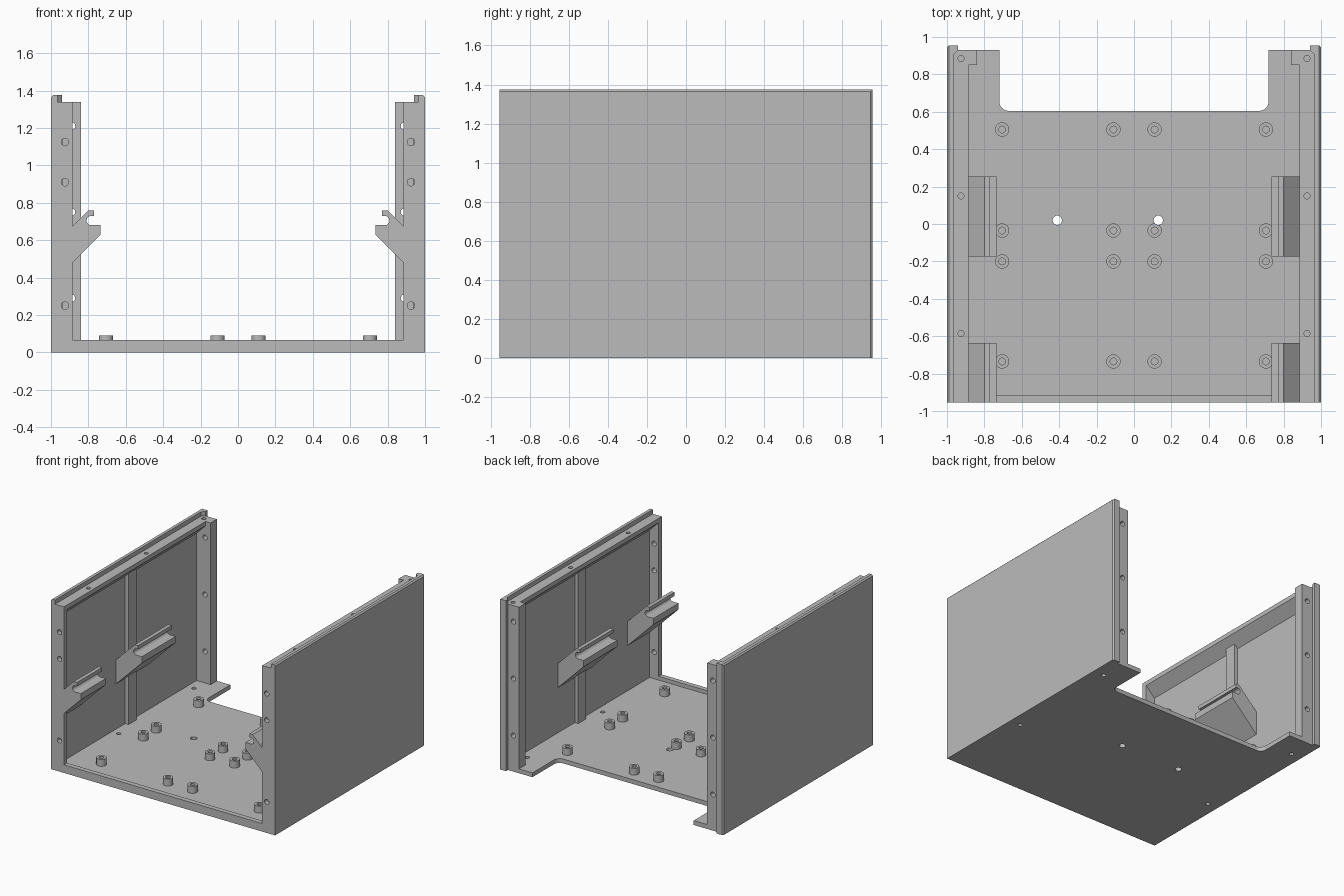
import bpy
import bmesh
from math import cos, sin, pi, radians
from mathutils import Vector, Matrix

cube = bpy.data.objects.get("Cube")
if cube:
    bpy.data.objects.remove(cube, do_unlink=True)

# Single plain grey
grey = bpy.data.materials.new("plain_grey")
grey.use_nodes = True
grey.diffuse_color = (0.5, 0.5, 0.5, 1)
grey.node_tree.nodes["Principled BSDF"].inputs["Base Color"].default_value = (0.5, 0.5, 0.5, 1)

FRONT, BACK, FIN_BACK = -0.955, 0.93, 0.955
WALL_IN, POST_IN, FRAME = 0.965, 0.885, 0.04
FLOOR, SILL, RAIL_TOP, TOP = 0.035, 0.065, 1.34, 1.375


def make_object(name, bm):
    bmesh.ops.recalc_face_normals(bm, faces=bm.faces)
    mesh = bpy.data.meshes.new(name)
    bm.to_mesh(mesh)
    bm.free()
    mesh.materials.append(grey)
    obj = bpy.data.objects.new(name, mesh)
    bpy.context.collection.objects.link(obj)
    return obj


def prism(name, outline, axis, start, end):
    """Extrude an outline: (x, y) along z, or (x, z) along y."""
    bm = bmesh.new()
    if axis == "z":
        pts = [(a, b, start) for a, b in outline]
        step = Vector((0, 0, end - start))
    else:
        pts = [(a, start, b) for a, b in outline]
        step = Vector((0, end - start, 0))
    face = bm.faces.new([bm.verts.new(p) for p in pts])
    out = bmesh.ops.extrude_face_region(bm, geom=[face])
    verts = [v for v in out["geom"] if isinstance(v, bmesh.types.BMVert)]
    bmesh.ops.translate(bm, vec=step, verts=verts)
    return make_object(name, bm)


def box(name, x0, x1, y0, y1, z0, z1):
    return prism(name, [(x0, y0), (x1, y0), (x1, y1), (x0, y1)], "z", z0, z1)


def arc(cx, cy, r, a0, a1, n=8):
    angles = [radians(a0 + (a1 - a0) * i / n) for i in range(n + 1)]
    return [(cx + r * cos(a), cy + r * sin(a)) for a in angles]


def drill(obj, spots, radius, depth, axis="z"):
    """Cut round holes centred on the given spots."""
    bm = bmesh.new()
    turn = Matrix.Rotation(pi / 2, 4, "X") if axis == "y" else Matrix()
    for p in spots:
        bmesh.ops.create_cone(bm, cap_ends=True, segments=24, radius1=radius, radius2=radius,
                              depth=depth, matrix=Matrix.Translation(p) @ turn)
    cutter = make_object("hole_cutter", bm)
    cutter.hide_render = True
    mod = obj.modifiers.new("holes", "BOOLEAN")
    mod.operation, mod.solver, mod.object = "DIFFERENCE", "EXACT", cutter
    graph = bpy.context.evaluated_depsgraph_get()
    mesh = bpy.data.meshes.new_from_object(obj.evaluated_get(graph))
    obj.modifiers.clear()
    obj.data = mesh
    bpy.data.objects.remove(cutter, do_unlink=True)


def both_sides(obj):
    obj.modifiers.new("mirror", "MIRROR").use_axis[0] = True


def smooth(obj):
    bpy.ops.object.select_all(action="DESELECT")
    obj.select_set(True)
    bpy.context.view_layer.objects.active = obj
    bpy.ops.object.shade_smooth_by_angle(angle=radians(30))


# Floor plate with a rounded cut-out at the back
notch_x, notch_y, r = 0.72, 0.605, 0.05
right_half = [(WALL_IN, FRONT), (WALL_IN, BACK), (notch_x, BACK)]
right_half += arc(notch_x - r, notch_y + r, r, 0, -90)
left_half = [(-x, y) for x, y in reversed(right_half)]
floor = prism("floor", right_half + left_half, "z", 0, FLOOR)
vents = [(-0.41, 0.02, 0), (0.13, 0.02, 0)]
drill(floor, vents, 0.025, 0.3)
drill(floor, [(s * 0.905, y, 0) for s in (-1, 1) for y in (-0.23, 0.73)], 0.017, 0.3)
smooth(floor)

# Raised sill along the front
box("front_sill", -POST_IN, POST_IN, FRONT, FRONT + FRAME, FLOOR, SILL)

# Board standoffs with blind screw holes
spots = [(x, y) for x in (-0.705, -0.11, 0.11, 0.705) for y in (-0.735, -0.2, -0.035, 0.505)]
bm = bmesh.new()
for x, y in spots:
    bmesh.ops.create_cone(bm, cap_ends=True, segments=24, radius1=0.038, radius2=0.038,
                          depth=0.055, matrix=Matrix.Translation((x, y, FLOOR + 0.0275)))
standoffs = make_object("standoffs", bm)
drill(standoffs, [(x, y, 0.09) for x, y in spots], 0.018, 0.09)
drill(standoffs, vents, 0.025, 0.3)
smooth(standoffs)

# Side walls, with an inward fin at the back and a chamfered upper edge
wall = prism("side_wall", [(1, FRONT), (1, 0.945), (0.99, FIN_BACK), (0.94, FIN_BACK),
                           (0.94, BACK), (WALL_IN, 0.905), (WALL_IN, FRONT)], "z", 0, TOP)
bm = bmesh.new()
bm.from_mesh(wall.data)
rim = [e for e in bm.edges if all(v.co.z > TOP - 0.01 and v.co.x > 0.995 for v in e.verts)]
bmesh.ops.bevel(bm, geom=rim, offset=0.01, segments=1, affect="EDGES")
bm.to_mesh(wall.data)
bm.free()
both_sides(wall)

# Front posts
post = box("front_post", POST_IN, WALL_IN, FRONT, FRONT + FRAME, FLOOR, RAIL_TOP)
drill(post, [(0.925, FRONT, z) for z in (0.25, 0.91, 1.125)], 0.02, 0.3, "y")
smooth(post)
both_sides(post)

# Back posts
post = box("back_post", 0.84, WALL_IN, 0.85, BACK, FLOOR, RAIL_TOP)
drill(post, [(0.89, 0.89, z) for z in (0.29, 0.75, 1.21)], 0.02, 0.3, "y")
drill(post, [(0.925, 0.885, RAIL_TOP)], 0.016, 0.12)
smooth(post)
both_sides(post)

# Top rails with a sloping underside
rail = prism("top_rail", [(WALL_IN, RAIL_TOP), (POST_IN, RAIL_TOP), (POST_IN, 1.305),
                          (WALL_IN, 1.225)], "y", FRONT + FRAME, 0.85)
drill(rail, [(0.925, y, RAIL_TOP) for y in (-0.585, 0.15)], 0.016, 0.08)
smooth(rail)
both_sides(rail)

# Upright wall ribs
both_sides(box("wall_rib", 0.935, WALL_IN, -0.06, 0.04, FLOOR, 1.26))

# Hooked brackets on the walls
hook = [(WALL_IN, 0.4), (0.735, 0.63), (0.735, 0.68)]
hook += arc(0.785, 0.705, 0.025, -90, 90)
hook += [(0.77, 0.73), (0.77, 0.76), (0.8, 0.76), (WALL_IN, 0.595)]
for label, y0, y1 in (("front", FRONT, -0.635), ("middle", -0.175, 0.255)):
    bracket = prism(label + "_bracket", hook, "y", y0, y1)
    smooth(bracket)
    both_sides(bracket)
